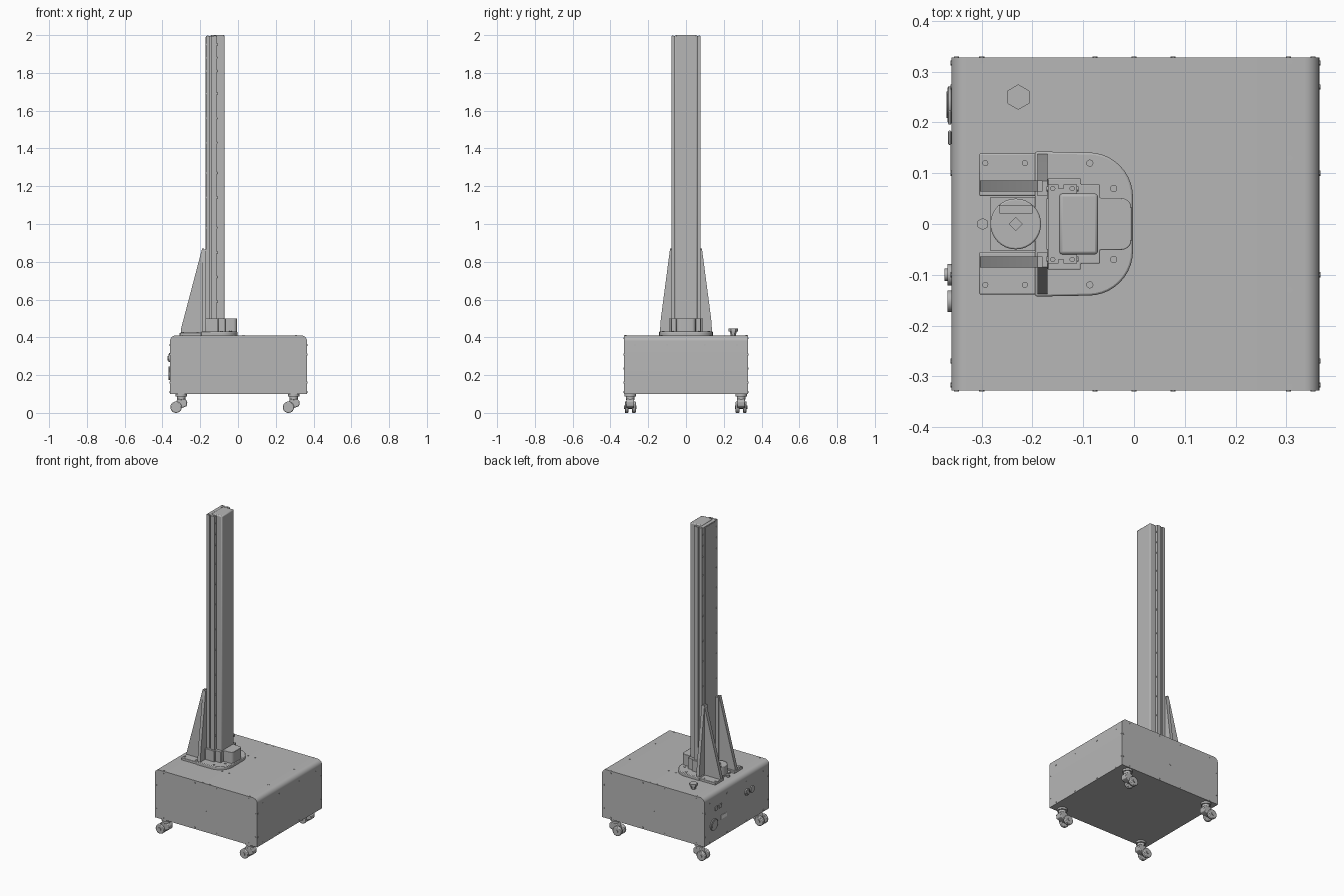
import bpy, bmesh, math
from mathutils import Matrix, Vector

cube = bpy.data.objects.get("Cube")
if cube:
    bpy.data.objects.remove(cube, do_unlink=True)


def material(name, value):
    m = bpy.data.materials.new(name)
    m.use_nodes = True
    col = (value, value, value, 1)
    m.diffuse_color = col
    m.node_tree.nodes["Principled BSDF"].inputs["Base Color"].default_value = col
    return m


GREY = material("machine grey", 0.47)
WHITE = material("label white", 0.9)


def finish(name, bm, bevel=0, segs=2, mat=GREY):
    bmesh.ops.recalc_face_normals(bm, faces=bm.faces)
    me = bpy.data.meshes.new(name)
    bm.to_mesh(me)
    bm.free()
    me.materials.append(mat)
    ob = bpy.data.objects.new(name, me)
    bpy.context.collection.objects.link(ob)
    if bevel:
        b = ob.modifiers.new("bevel", "BEVEL")
        b.width, b.segments, b.limit_method = bevel, segs, "ANGLE"
    bpy.ops.object.select_all(action="DESELECT")
    ob.select_set(True)
    bpy.context.view_layer.objects.active = ob
    bpy.ops.object.shade_smooth_by_angle(angle=math.radians(30))
    return ob


def prism(name, pts, axis, lo, hi, **kw):
    """Extrude a 2D outline along x, y or z."""
    put = {"x": lambda a, b, t: (t, a, b), "y": lambda a, b, t: (a, t, b),
           "z": lambda a, b, t: (a, b, t)}[axis]
    bm = bmesh.new()
    face = bm.faces.new([bm.verts.new(put(a, b, lo)) for a, b in pts])
    ext = bmesh.ops.extrude_face_region(bm, geom=[face])["geom"]
    move = Vector(put(0, 0, hi - lo))
    bmesh.ops.translate(bm, vec=move, verts=[v for v in ext if isinstance(v, bmesh.types.BMVert)])
    return finish(name, bm, **kw)


def box(name, x, y, z, **kw):
    return prism(name, [(x[0], y[0]), (x[1], y[0]), (x[1], y[1]), (x[0], y[1])], "z", *z, **kw)


TURN = {"x": Matrix.Rotation(math.pi / 2, 4, "Y"), "y": Matrix.Rotation(-math.pi / 2, 4, "X"),
        "z": Matrix.Identity(4)}


def cylinder(name, loc, r, depth, axis="z", r2=None, n=32, **kw):
    bm = bmesh.new()
    bmesh.ops.create_cone(bm, cap_ends=True, segments=n, radius1=r, depth=depth,
                          radius2=r if r2 is None else r2,
                          matrix=Matrix.Translation(loc) @ TURN[axis])
    return finish(name, bm, **kw)


def screws(name, spots, axis, r=0.005, depth=0.004):
    bm = bmesh.new()
    for p in spots:
        bmesh.ops.create_cone(bm, cap_ends=True, segments=12, radius1=r, radius2=r,
                              depth=depth, matrix=Matrix.Translation(p) @ TURN[axis])
    return finish(name, bm)


def arc(cx, cy, r, a0, a1, n=8):
    return [(cx + r * math.cos(math.radians(a0 + (a1 - a0) * i / n)),
             cy + r * math.sin(math.radians(a0 + (a1 - a0) * i / n))) for i in range(n + 1)]


def mirrored(half):
    return half + [(a, -b) for a, b in reversed(half)]


# Cabinet with rounded top side edges
X0, X1, Y, Z0, Z1 = -0.36, 0.365, 0.328, 0.10, 0.41
prism("cabinet", [(X0, Z0), (X1, Z0)] + arc(X1 - 0.03, Z1 - 0.03, 0.03, 0, 90)
      + arc(X0 + 0.03, Z1 - 0.03, 0.03, 90, 180), "y", -Y, Y)

# Cabinet screws
screws("top_screws", [(x, y, Z1) for x in (-0.3, -0.02, 0.03, 0.307) for y in (-0.32, -0.13, 0.13, 0.32)
                      if x > -0.1 or abs(y) > 0.2], "z")
side = [(x, z) for x in (-0.3, -0.077, 0.077, 0.304) for z in (0.395, 0.11)]
side += [(x, z) for x in (-0.35, 0.353) for z in (0.31, 0.16)] + [(0, 0.235)]
screws("side_screws", [(x, s * Y, z) for x, z in side for s in (-1, 1)], "y")
end = [(y, z) for y in (-0.27, -0.1, 0.1, 0.27) for z in (0.36, 0.11)]
end += [(s * 0.317, z) for s in (-1, 1) for z in (0.31, 0.16)]
screws("end_screws", [(x, y, z) for x in (X0, X1) for y, z in end], "x")

# Control side: speaker ring, switches, label, connectors
cylinder("speaker_ring", (X0 - 0.003, 0.235, 0.21), 0.036, 0.008, "x", bevel=0.002)
cylinder("speaker_disc", (X0 - 0.005, 0.235, 0.21), 0.026, 0.008, "x")
box("label_plate", (X0 - 0.003, X0), (0.105, 0.165), (0.215, 0.24), mat=WHITE)
for y in (0.17, 0.21):
    box("rocker_switch", (X0 - 0.006, X0), (y - 0.014, y + 0.014), (0.292, 0.318), bevel=0.002)
for y in (-0.1, -0.152):
    cylinder("connector_collar", (X0 - 0.003, y, 0.29), 0.021, 0.008, "x")
cylinder("connector_plug", (X0 - 0.006, -0.1, 0.29), 0.012, 0.014, "x")

# Trailing twin-wheel casters
for cx in (-0.3, 0.295):
    for cy in (-0.295, 0.292):
        cylinder("caster_mount", (cx, cy, 0.094), 0.03, 0.012)
        cylinder("caster_swivel", (cx, cy, 0.08), 0.022, 0.024, bevel=0.003)
        prism("caster_fork", [(cx - 0.045, 0.025), (cx - 0.01, 0.022), (cx + 0.028, 0.035),
                              (cx + 0.032, 0.06), (cx + 0.02, 0.074), (cx - 0.02, 0.074)],
              "y", cy - 0.021, cy + 0.021, bevel=0.004)
        cylinder("caster_axle", (cx - 0.028, cy, 0.03), 0.01, 0.066, "y")
        for s in (-1, 1):
            cylinder("caster_wheel", (cx - 0.028, cy + s * 0.019, 0.03), 0.03, 0.02, "y", bevel=0.004)

# Rounded base plate under the mast, with the stepped collar
prism("mast_base", mirrored([(-0.195, 0.143)] + arc(-0.09, 0.053, 0.088, 90, 0, 10)),
      "z", 0.405, 0.43, bevel=0.004)
screws("base_screws", [(x, s * y, 0.431) for x, y in ((-0.087, 0.12), (-0.04, 0.07)) for s in (-1, 1)],
       "z", 0.007)
prism("mast_collar", mirrored([(-0.17, 0.09), (-0.105, 0.09), (-0.105, 0.078), (-0.067, 0.078),
                               (-0.067, 0.051)] + arc(-0.025, 0.031, 0.02, 90, 0, 5)),
      "z", 0.42, 0.5, bevel=0.002)

# Mast: grooved rear rail, front cover and cap
rail = [(-0.169, 0.078), (-0.149, 0.078), (-0.149, 0.07), (-0.139, 0.07), (-0.139, 0.078),
        (-0.112, 0.078)]
prism("mast_rail", mirrored(rail), "z", 0.42, 1.994)
box("mast_cover", (-0.147, -0.071), (-0.06, 0.06), (0.42, 2.0), bevel=0.006)
box("mast_back_strip", (-0.172, -0.168), (-0.05, 0.05), (0.43, 1.99))
heights = (1.95, 1.88, 1.81, 1.69, 1.56, 1.43, 1.27, 1.14, 0.98, 0.85, 0.72, 0.59)
screws("rail_screws", [(x, s * 0.069, z) for x in (-0.111, -0.17) for z in heights for s in (-1, 1)], "x")
screws("rail_top_screws", [(x, s * 0.07, 1.995) for x in (-0.16, -0.122) for s in (-1, 1)], "z")

# Rear gusset brackets, one on each side
for s, label in ((1, "left"), (-1, "right")):
    ys = sorted((s * 0.055, s * 0.139))
    box(label + "_bracket_foot", (-0.305, -0.17), ys, (0.405, 0.425), bevel=0.003)
    prism(label + "_bracket_back", [(s * 0.055, 0.42), (s * 0.139, 0.42), (s * 0.133, 0.5),
                                    (s * 0.085, 0.865), (s * 0.055, 0.865)], "x", -0.19, -0.17)
    ys = sorted((s * 0.064, s * 0.086))
    prism(label + "_bracket_gusset", [(-0.303, 0.42), (-0.18, 0.42), (-0.18, 0.87),
                                      (-0.19, 0.87), (-0.303, 0.44)], "y", *ys)
    screws(label + "_foot_screws", [(x, s * 0.12, 0.426) for x in (-0.293, -0.215)], "z", 0.006)

# Round control unit between the brackets
box("control_plate", (-0.283, -0.18), (-0.053, 0.053), (0.405, 0.42))
cylinder("control_drum", (-0.233, 0, 0.445), 0.05, 0.06, bevel=0.003)
box("control_display", (-0.265, -0.2), (0.021, 0.037), (0.47, 0.479))
cylinder("control_key", (-0.233, 0, 0.477), 0.014, 0.008, n=4)

# Hexagonal plugs on the cabinet top
cylinder("plug_stem", (-0.228, 0.25, 0.418), 0.013, 0.03, r2=0.018, n=6)
cylinder("plug_head", (-0.228, 0.25, 0.439), 0.025, 0.014, n=6)
cylinder("small_plug", (-0.298, 0, 0.415), 0.012, 0.014, n=6)
